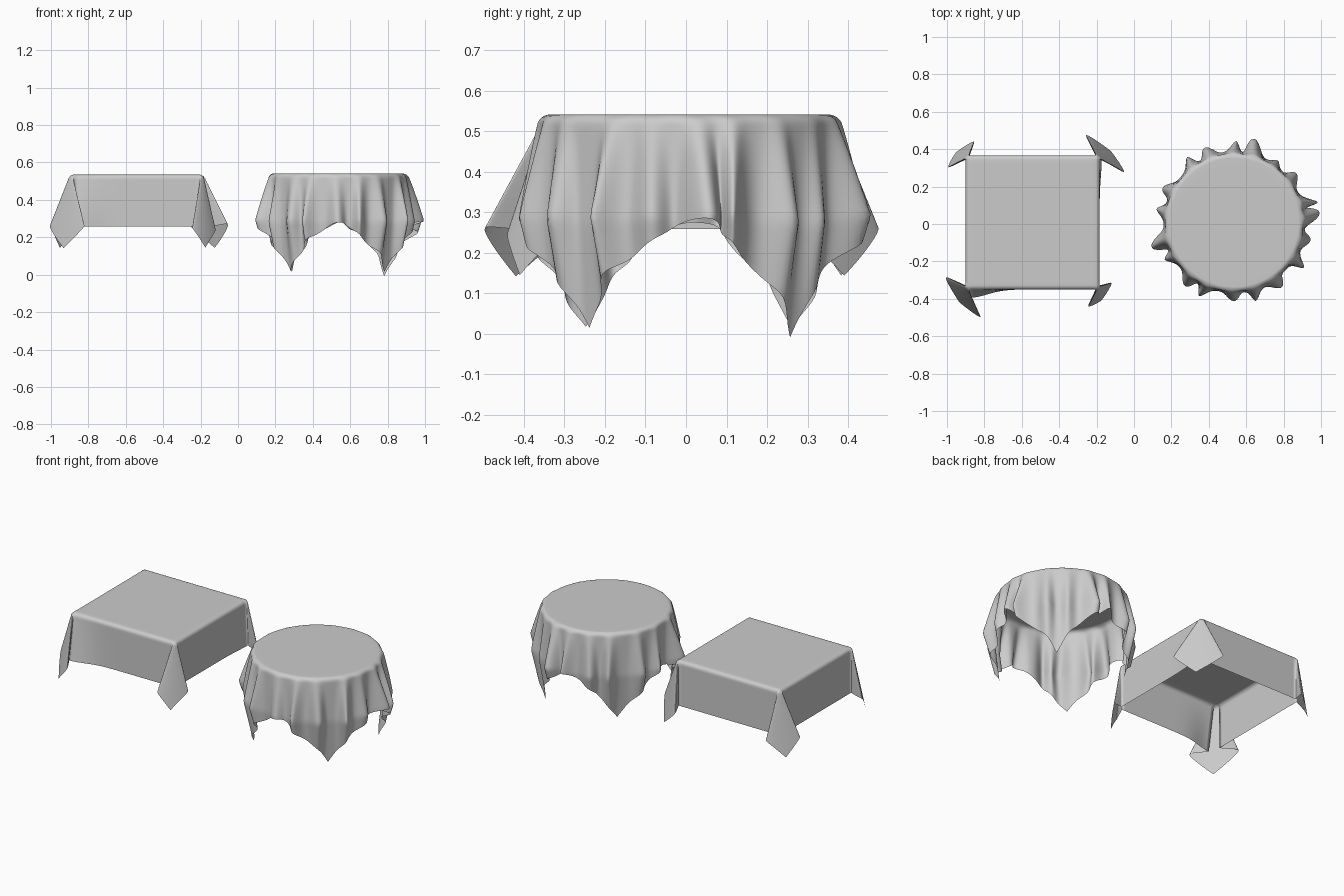
import bpy, bmesh, math
from mathutils import Vector

cube = bpy.data.objects.get("Cube")
if cube:
    bpy.data.objects.remove(cube)

# one plain cloth colour
cloth = bpy.data.materials.new("grey_cloth")
cloth.use_nodes = True
GREY = (0.6, 0.6, 0.6, 1)
cloth.diffuse_color = GREY
cloth.node_tree.nodes["Principled BSDF"].inputs["Base Color"].default_value = GREY

HALF_CLOTH = 0.625
BEND = 0.022          # radius of the rounded table edge


def over_edge(s):
    """Outward and downward travel after s of cloth has passed the edge."""
    a = min(s / BEND, math.pi / 2)
    return BEND * math.sin(a), BEND * (1 - math.cos(a)) + max(0, s - BEND * math.pi / 2)


def bump(angle, centre, width):
    d = (angle - centre + 180) % 360 - 180
    return math.exp(-(d / width) ** 2)


def finish(bm, name):
    bmesh.ops.recalc_face_normals(bm, faces=bm.faces)
    mesh = bpy.data.meshes.new(name)
    bm.to_mesh(mesh)
    bm.free()
    mesh.materials.append(cloth)
    obj = bpy.data.objects.new(name, mesh)
    bpy.context.collection.objects.link(obj)
    bpy.ops.object.select_all(action='DESELECT')
    obj.select_set(True)
    bpy.context.view_layer.objects.active = obj
    bpy.ops.object.shade_smooth()


# ---- square table: flat top, straight walls, pleated corner ears ----
HALF_TOP = 0.336
SQUARE_CENTRE = Vector((-0.542, 0.008, 0.535))
# (side x, side y): (pleat angle, lean in x, lean in y, wall bulge in x, wall bulge in y)
EARS = {(-1, -1): (0.42, 0.10, 0.08, 0.0, 0.16), (1, 1): (0.45, 0.14, 0.08, 0.04, 0.0),
        (1, -1): (0.27, 0.04, 0.17, 0.0, 0.0), (-1, 1): (0.3, 0.15, 0.06, 0.0, 0.0)}


def drape_square(u, v):
    sx, sy = math.copysign(1, u), math.copysign(1, v)
    a, b = max(0, abs(u) - HALF_TOP), max(0, abs(v) - HALF_TOP)
    p = Vector((max(-HALF_TOP, min(HALF_TOP, u)), max(-HALF_TOP, min(HALF_TOP, v)), 0))
    rho = math.hypot(a, b)
    if rho < 1e-6:
        return p
    out, down = over_edge(rho)
    phi = math.atan2(b, a)
    pleat, lean_x, lean_y, bulge_x, bulge_y = EARS[(sx, sy)]
    # walls flare towards the ears
    near = HALF_TOP - (abs(u) if b > a else abs(v))
    flare = down * math.exp(-(max(0, near) / 0.13) ** 2)
    p += Vector((sx * math.cos(phi) * (out + bulge_x * flare),
                 sy * math.sin(phi) * (out + bulge_y * flare), 0))
    if a > 0 and b > 0:
        # the spare corner cloth zigzags into a flat diamond with two tucks
        angle = pleat * math.asin(0.96 * math.sin(4 * phi)) / math.asin(0.96)
        side = Vector((sx, -sy, 0)).normalized() * math.sin(angle)
        away = Vector((sx * lean_x, sy * lean_y, 0)) * math.sin(2 * phi)
        return p + (side + away + Vector((0, 0, -math.cos(angle)))).normalized() * down
    return p + Vector((0, 0, -down))


steps = [HALF_TOP * i / 16 for i in range(17)]
steps += [HALF_TOP + BEND * math.pi / 2 * i / 5 for i in range(1, 6)]
last = steps[-1]
steps += [last + (HALF_CLOTH - last) * i / 30 for i in range(1, 31)]
axis = [-s for s in reversed(steps[1:])] + steps

bm = bmesh.new()
grid = [[bm.verts.new(SQUARE_CENTRE + drape_square(u, v)) for u in axis] for v in axis]
for r0, r1 in zip(grid, grid[1:]):
    for i in range(len(axis) - 1):
        bm.faces.new((r0[i], r0[i + 1], r1[i + 1], r1[i]))
finish(bm, "square_tablecloth")

# ---- round table: disc top with a square cloth gathered into folds ----
RADIUS = 0.345
ROUND_CENTRE = Vector((0.535, 0.008, 0.541))
# direction in degrees, depth of each fold
FOLDS = [(3, .085), (17, .085), (36, .05), (56, .03), (73, .085), (91, .06), (109, .055),
         (128, .055), (152, .05), (172, .045), (193, .085), (210, .045), (230, .055),
         (247, .06), (268, .045), (288, .06), (304, .055), (330, .07), (345, .045)]


def drape_round(deg, s):
    out, down = over_edge(s)
    grow = min(1, max(0, s - 0.01) / 0.26) ** 0.85
    # cloth spreads out at the hanging corners and bunches up between them
    at_corner = math.sin(math.radians(4 * (deg - 45)))
    deg += 8 * min(1, s / 0.35) * at_corner
    calm = 1 - 0.5 * min(1, max(0, s - 0.28) / 0.2)
    lobe = calm * sum(depth * bump(deg, at, 5) for at, depth in FOLDS)
    twist = calm * sum((-1) ** i * 45 * depth * bump(deg, at + 2, 6)
                       for i, (at, depth) in enumerate(FOLDS))
    r = RADIUS + out + grow * (lobe + 0.008) - 0.1 * max(0, s - 0.28)
    t = math.radians(deg + twist * grow)
    z = -down * (1 - 0.6 * lobe) * (1 + 0.045 * bump(deg, 45, 12))
    return Vector((r * math.cos(t), r * math.sin(t), z))


COUNT, ROWS = 360, 28
bm = bmesh.new()
rings = []
for f in (0.35, 0.7, 0.9):
    rings.append([bm.verts.new(ROUND_CENTRE + f * drape_round(i * 360 / COUNT, 0))
                  for i in range(COUNT)])
for j in range(ROWS + 1):
    ring = []
    for i in range(COUNT):
        deg = i * 360 / COUNT
        t = math.radians(deg)
        hang = HALF_CLOTH / max(abs(math.cos(t)), abs(math.sin(t))) - RADIUS
        ring.append(bm.verts.new(ROUND_CENTRE + drape_round(deg, hang * (j / ROWS) ** 1.4)))
    rings.append(ring)
hub = bm.verts.new(ROUND_CENTRE)
for i in range(COUNT):
    k = (i + 1) % COUNT
    bm.faces.new((hub, rings[0][i], rings[0][k]))
    for r0, r1 in zip(rings, rings[1:]):
        bm.faces.new((r0[i], r1[i], r1[k], r0[k]))
finish(bm, "round_tablecloth")
